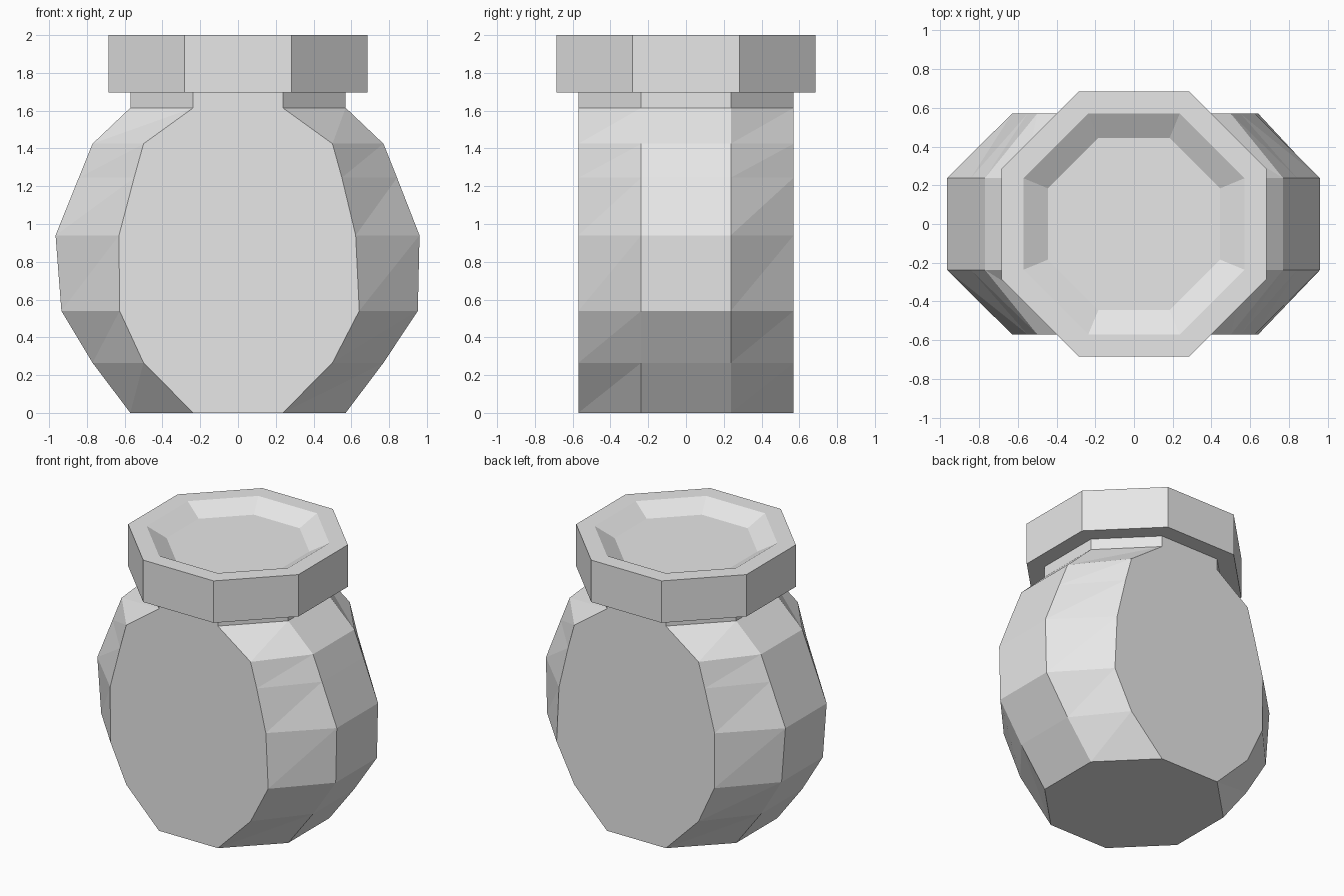
import bpy
import bmesh

cube = bpy.data.objects.get("Cube")
if cube:
    bpy.data.objects.remove(cube, do_unlink=True)

grey = bpy.data.materials.new("light_grey")
grey.use_nodes = True
grey.diffuse_color = (0.8, 0.8, 0.8, 1)
grey.node_tree.nodes["Principled BSDF"].inputs["Base Color"].default_value = (0.8, 0.8, 0.8, 1)


def octagon(left, right, depth, left_flat, right_flat, side_flat, z):
    """Eight-sided ring, counter-clockwise from above."""
    return [(right, -side_flat, z), (right, side_flat, z),
            (right_flat, depth, z), (-left_flat, depth, z),
            (-left, side_flat, z), (-left, -side_flat, z),
            (-left_flat, -depth, z), (right_flat, -depth, z)]


def skin(name, rings, cap_top):
    """Join rings from bottom to top with triangles and close the ends."""
    bm = bmesh.new()
    loops = [[bm.verts.new(p) for p in ring] for ring in rings]
    for low, high in zip(loops, loops[1:]):
        for i in range(8):
            j = (i + 1) % 8
            bm.faces.new((low[i], low[j], high[j]))
            bm.faces.new((low[i], high[j], high[i]))
    bm.faces.new(loops[0][::-1])
    if cap_top:
        bm.faces.new(loops[-1])
    # Merge coplanar triangles into clean panels
    bmesh.ops.dissolve_limit(bm, angle_limit=0.002, verts=bm.verts, edges=bm.edges)
    mesh = bpy.data.meshes.new(name)
    bm.to_mesh(mesh)
    bm.free()
    mesh.materials.append(grey)
    obj = bpy.data.objects.new(name, mesh)
    bpy.context.collection.objects.link(obj)
    return obj


# Jar body: height, left and right half widths, left and right front half widths
DEPTH, SIDE = 0.57, 0.237
profile = [
    (0.0, 0.57, 0.57, 0.237, 0.237),
    (0.265, 0.77, 0.77, 0.50, 0.50),
    (0.54, 0.935, 0.952, 0.627, 0.642),
    (0.94, 0.966, 0.961, 0.63, 0.623),
    (1.245, 0.843, 0.842, 0.55, 0.55),
    (1.425, 0.77, 0.77, 0.50, 0.50),
    (1.615, 0.57, 0.57, 0.237, 0.237),
    (1.695, 0.57, 0.57, 0.237, 0.237),
]
skin("jar_body", [octagon(l, r, DEPTH, lf, rf, SIDE, z)
                  for z, l, r, lf, rf in profile], cap_top=False)

# Lid with a sloped recess in its top
lid = [(0.685, 1.695), (0.685, 2.0), (0.57, 2.0), (0.445, 1.925)]
skin("jar_lid", [octagon(a, a, a, a * 0.414, a * 0.414, a * 0.414, z)
                 for a, z in lid], cap_top=True)
